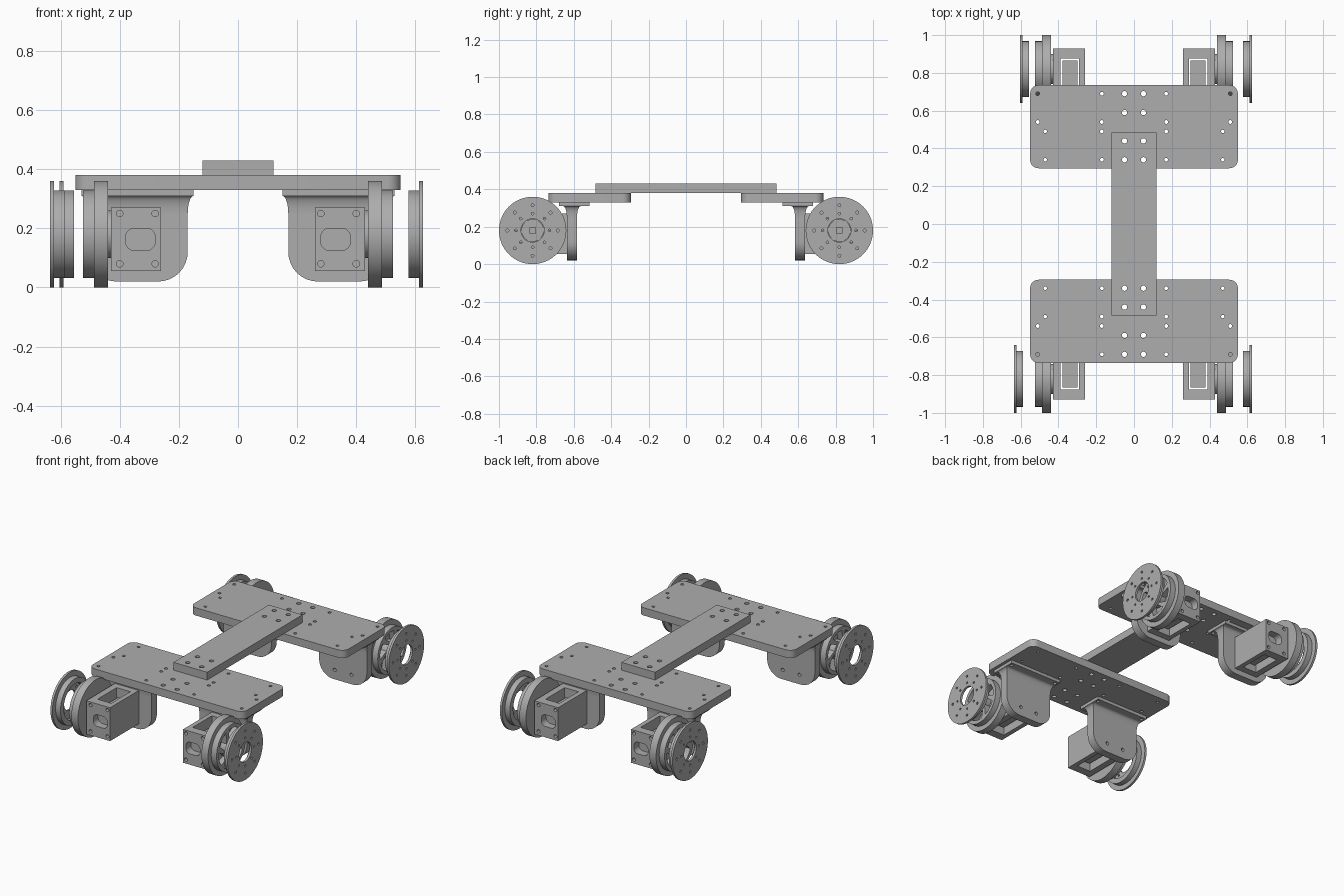
import bpy
import bmesh
from math import cos, sin, pi, radians

cube = bpy.data.objects.get("Cube")
if cube:
    bpy.data.objects.remove(cube, do_unlink=True)

GREY = (0.42, 0.42, 0.42, 1)
grey = bpy.data.materials.new("machined grey")
grey.use_nodes = True
grey.diffuse_color = GREY
grey.node_tree.nodes["Principled BSDF"].inputs["Base Color"].default_value = GREY


def circle(u, v, r, n=16):
    return [(u + r * cos(2 * pi * i / n), v + r * sin(2 * pi * i / n)) for i in range(n)]


def rect(u0, v0, u1, v1, radii=(0, 0, 0, 0)):
    """Rectangle outline with a radius per corner, anticlockwise from u0 v0."""
    corners = [(u0, v0, 1, 1), (u1, v0, -1, 1), (u1, v1, -1, -1), (u0, v1, 1, -1)]
    pts = []
    for k, ((u, v, du, dv), r) in enumerate(zip(corners, radii)):
        if r == 0:
            pts.append((u, v))
            continue
        for i in range(9):
            a = pi + k * pi / 2 + i * pi / 16
            pts.append((u + du * r + r * cos(a), v + dv * r + r * sin(a)))
    return pts


def finish(name, bm):
    bmesh.ops.remove_doubles(bm, verts=bm.verts, dist=0.0002)
    bmesh.ops.recalc_face_normals(bm, faces=bm.faces)
    mesh = bpy.data.meshes.new(name)
    bm.to_mesh(mesh)
    bm.free()
    mesh.materials.clear()
    mesh.materials.append(grey)
    obj = bpy.data.objects.new(name, mesh)
    bpy.context.collection.objects.link(obj)
    bpy.ops.object.select_all(action="DESELECT")
    bpy.context.view_layer.objects.active = obj
    obj.select_set(True)
    bpy.ops.object.shade_smooth_by_angle(angle=radians(30))
    return obj


def plate(name, loops, lo, hi, axis="z", sx=1, sy=1):
    """Extrude an outline with holes between lo and hi along an axis."""
    curve = bpy.data.curves.new(name, "CURVE")
    curve.dimensions = "2D"
    curve.fill_mode = "BOTH"
    curve.extrude = (hi - lo) / 2
    for loop in loops:
        spline = curve.splines.new("POLY")
        spline.points.add(len(loop) - 1)
        for point, (u, v) in zip(spline.points, loop):
            point.co = (u, v, 0, 1)
        spline.use_cyclic_u = True
    temp = bpy.data.objects.new(name + " outline", curve)
    bpy.context.collection.objects.link(temp)
    graph = bpy.context.evaluated_depsgraph_get()
    mesh = bpy.data.meshes.new_from_object(temp.evaluated_get(graph))
    bm = bmesh.new()
    bm.from_mesh(mesh)
    bpy.data.objects.remove(temp, do_unlink=True)
    bpy.data.meshes.remove(mesh)
    for vert in bm.verts:
        u, v, w = vert.co
        w += (lo + hi) / 2
        x, y, z = {"x": (w, u, v), "y": (u, w, v), "z": (u, v, w)}[axis]
        vert.co = (x * sx, y * sy, z)
    return finish(name, bm)


def flared_neck(name, cx, cy, sx, sy):
    """Concave fillet joining the bracket web to its mounting flange."""
    bm = bmesh.new()
    rings = []
    for i in range(7):
        a = i * pi / 12
        e = 0.02 * (1 - sin(a))
        z = 0.25 + 0.06 * cos(a)
        ring = rect(cx - 0.17 - e, cy - 0.027 - e, cx + 0.17 + e, cy + 0.027 + e)
        rings.append([bm.verts.new((x * sx, y * sy, z)) for x, y in ring])
    for top, low in zip(rings, rings[1:]):
        for k in range(4):
            j = (k + 1) % 4
            bm.faces.new((top[k], top[j], low[j], low[k]))
    bm.faces.new(rings[0])
    bm.faces.new(rings[-1])
    return finish(name, bm)


# Wheel axle position and shared wheel outlines
WY, WZ = 0.82, 0.18


def ring_holes(count, dist, r):
    return [circle(WY + dist * cos(2 * pi * i / count), WZ + dist * sin(2 * pi * i / count), r, 10)
            for i in range(count)]


def swept_windows(count, r0, r1, span, sweep):
    """Curved openings that leave swept spokes between them."""
    loops = []
    for k in range(count):
        start = 2 * pi * k / count
        inner = [(r0, start + span * i / 6) for i in range(7)]
        outer = [(r1, start + sweep + span * i / 6) for i in range(6, -1, -1)]
        loops.append([(WY + r * cos(a), WZ + r * sin(a)) for r, a in inner + outer])
    return loops


def wheel_disc(r):
    return circle(WY, WZ, r, 64)


square_bore = rect(WY - 0.015, WZ - 0.015, WY + 0.015, WZ + 0.015)

# Spine joining the two decks
spine_holes = [circle(x, s * y, 0.014) for x in (-0.05, 0.05) for y in (0.34, 0.44) for s in (-1, 1)]
plate("spine", [rect(-0.12, -0.485, 0.12, 0.485)] + spine_holes, 0.38, 0.43)

# Decks
for sy, end in ((-1, "front"), (1, "back")):
    holes = [circle(x, y, 0.014) for x in (-0.05, 0.05) for y in (0.34, 0.44, 0.59, 0.69)]
    for s in (-1, 1):
        holes += [circle(s * 0.17, y, 0.01) for y in (0.34, 0.49, 0.54, 0.69)]
        holes += [circle(s * 0.51, y, 0.01) for y in (0.54, 0.69)]
        holes += [circle(s * 0.47, y, 0.009) for y in (0.34, 0.49)]
    plate(end + " deck", [rect(-0.55, 0.295, 0.55, 0.735, (0.045,) * 4)] + holes, 0.33, 0.38, "z", 1, sy)

    for sx, side in ((-1, "right"), (1, "left")):
        tag = f"{end} {side} "
        m = (sx, sy)

        # Bracket: flange, flared neck and rounded web
        plate(tag + "bracket flange", [rect(0.15, 0.515, 0.53, 0.68)]
              + [circle(x, 0.54, 0.01) for x in (0.17, 0.51)], 0.31, 0.33, "z", *m)
        flared_neck(tag + "bracket neck", 0.34, 0.61, *m)
        bolt_holes = [circle(x, z, 0.011) for x in (0.28, 0.4) for z in (0.08, 0.25)]
        plate(tag + "bracket web", [rect(0.17, 0.02, 0.51, 0.25, (0.1, 0.1, 0, 0))]
              + bolt_holes[::2], 0.583, 0.637, "y", *m)

        # Motor housing: open frame, slotted end plate and inner block
        plate(tag + "motor frame", [rect(0.26, 0.637, 0.43, 0.88), rect(0.29, 0.68, 0.388, 0.875)],
              0.055, 0.27, "z", *m)
        plate(tag + "motor end plate",
              [rect(0.26, 0.055, 0.43, 0.27), rect(0.28, 0.125, 0.38, 0.2, (0.03,) * 4)] + bolt_holes,
              0.88, 0.93, "y", *m)
        plate(tag + "motor block", [rect(0.3, 0.68, 0.378, 0.866)], 0.1, 0.21, "z", *m)
        plate(tag + "motor boss", [wheel_disc(0.08)], 0.425, 0.445, "x", *m)

        # Inner hub: wide rim and a drum with swept spokes
        plate(tag + "hub rim", [wheel_disc(0.18), square_bore], 0.44, 0.487, "x", *m)
        plate(tag + "hub drum", [wheel_disc(0.148), square_bore]
              + swept_windows(6, 0.06, 0.125, 0.75, 0.4), 0.487, 0.525, "x", *m)

        # Outer wheel: hollow drum and drilled flange
        shift = {(-1, -1): 0.01, (-1, 1): -0.022}.get(m, 0)
        plate(tag + "wheel drum", [wheel_disc(0.148), wheel_disc(0.115)],
              0.577 + shift, 0.614 + shift, "x", *m)
        plate(tag + "wheel flange", [wheel_disc(0.18), wheel_disc(0.062)]
              + ring_holes(8, 0.135, 0.008) + ring_holes(8, 0.09, 0.007),
              0.612 + shift, 0.626 + shift, "x", *m)
